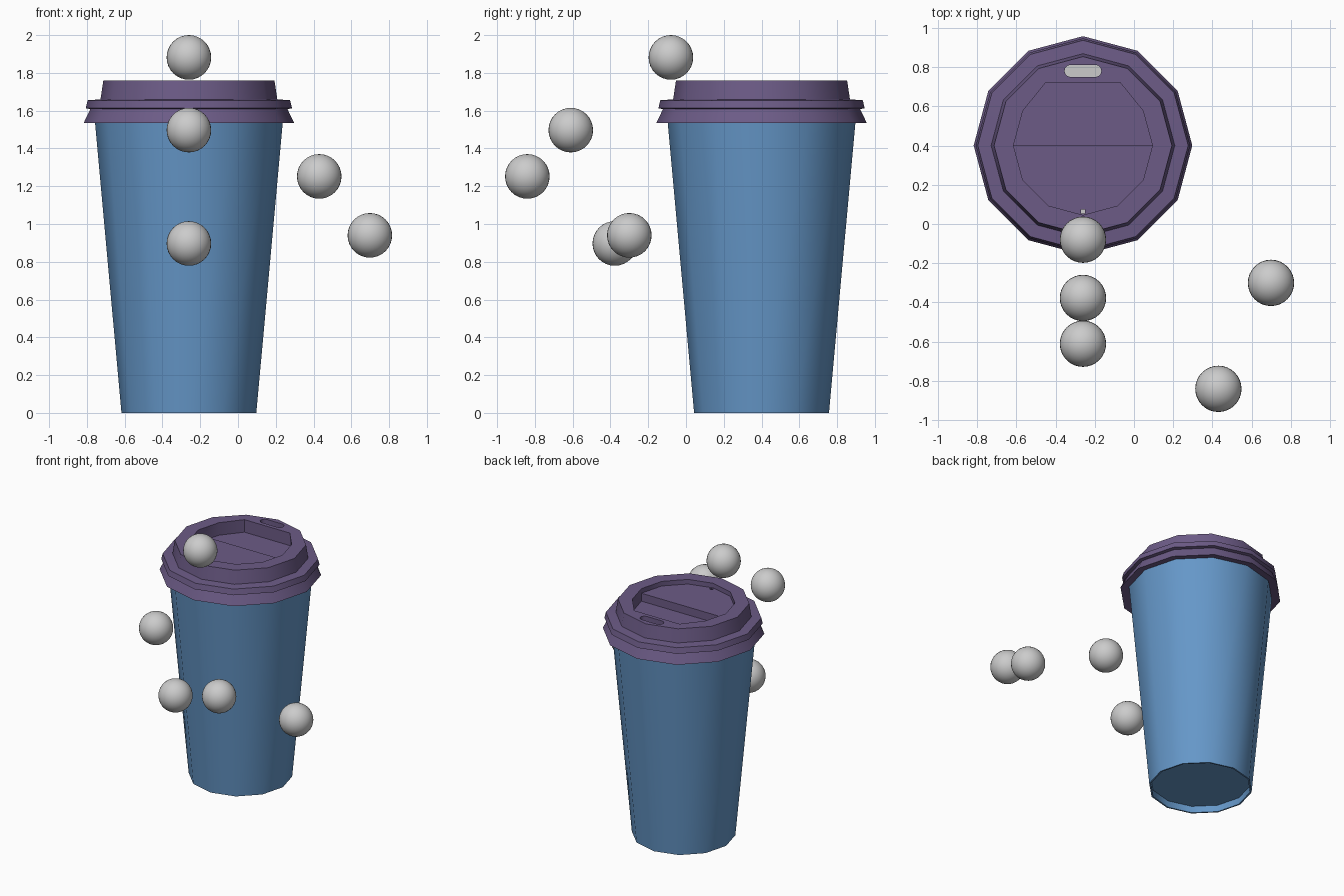
import bpy, bmesh, math
from mathutils import Vector

if "Cube" in bpy.data.objects:
    bpy.data.objects.remove(bpy.data.objects["Cube"])

CX, CY = -0.26, 0.40   # cup axis
SIDES = 12


def material(name, rgb):
    m = bpy.data.materials.new(name)
    m.diffuse_color = (*rgb, 1)
    m.use_nodes = True
    m.node_tree.nodes["Principled BSDF"].inputs["Base Color"].default_value = m.diffuse_color
    return m


BLUE = material("cup_blue", (0.13, 0.31, 0.58))
PURPLE = material("lid_purple", (0.15, 0.105, 0.24))


def make(name, bm, mat=None):
    bmesh.ops.recalc_face_normals(bm, faces=bm.faces)
    me = bpy.data.meshes.new(name)
    bm.to_mesh(me)
    bm.free()
    ob = bpy.data.objects.new(name, me)
    bpy.context.collection.objects.link(ob)
    if mat:
        me.materials.append(mat)
    return ob


def smooth(ob, deg=35):
    bpy.ops.object.select_all(action='DESELECT')
    ob.select_set(True)
    bpy.context.view_layer.objects.active = ob
    bpy.ops.object.shade_smooth_by_angle(angle=math.radians(deg))


def lathe(name, profile, mat):
    """12-sided solid of revolution with closed ends."""
    bm = bmesh.new()
    rings = []
    for r, z in profile:
        rings.append([bm.verts.new((CX + r * math.cos(math.tau * i / SIDES),
                                    CY + r * math.sin(math.tau * i / SIDES), z))
                      for i in range(SIDES)])
    for a, b in zip(rings, rings[1:]):
        for i in range(SIDES):
            j = (i + 1) % SIDES
            bm.faces.new((a[i], a[j], b[j], b[i]))
    bm.faces.new(rings[0])
    bm.faces.new(rings[-1])
    return make(name, bm, mat)


def prism(name, outline, z0, z1, mat=None):
    """Vertical prism; outline is relative to the cup axis."""
    bm = bmesh.new()
    f = bm.faces.new([bm.verts.new((CX + x, CY + y, z0)) for x, y in outline])
    top = bmesh.ops.extrude_face_region(bm, geom=[f])["geom"]
    bmesh.ops.translate(bm, vec=Vector((0, 0, z1 - z0)),
                        verts=[v for v in top if isinstance(v, bmesh.types.BMVert)])
    return make(name, bm, mat)


def cut(ob, cutter):
    mod = ob.modifiers.new("cut", 'BOOLEAN')
    mod.operation = 'DIFFERENCE'
    mod.solver = 'EXACT'
    mod.object = cutter
    bpy.context.view_layer.objects.active = ob
    bpy.ops.object.modifier_apply(modifier=mod.name)
    bpy.data.objects.remove(cutter)


# Cup with recessed bottom
cup = lathe("cup", [(0.346, 0.05), (0.346, 0), (0.357, 0), (0.499, 1.56)], BLUE)
smooth(cup)

# Lid: flared skirt, bead and raised rim
lid = lathe("lid", [(0.50, 1.545), (0.557, 1.535), (0.522, 1.608), (0.546, 1.613),
                    (0.536, 1.655), (0.468, 1.66), (0.453, 1.76)], PURPLE)

# Recess: shallow front half, deeper back half with a flattened end
R = 0.354
front = [(R * math.cos(math.pi * (1 + i / 6)), R * math.sin(math.pi * (1 + i / 6)))
         for i in range(7)]
back = [(R, 0), (0.306, 0.177), (0.19, 0.32), (-0.19, 0.32), (-0.306, 0.177), (-R, 0)]
cut(lid, prism("recess_cutter", front + back[1:-1], 1.725, 1.85, PURPLE))
cut(lid, prism("deep_cutter", back, 1.665, 1.74, PURPLE))


# Sip hole and vent hole with grey floors
def pill(half, r, y):
    pts = []
    for cx, a0 in ((half, -90), (-half, 90)):
        for i in range(7):
            a = math.radians(a0 + 30 * i)
            pts.append((cx + r * math.cos(a), y + r * math.sin(a)))
    return pts


sip = pill(0.063, 0.031, 0.38)
vent = [(-0.011, -0.347), (0.011, -0.347), (0.011, -0.325), (-0.011, -0.325)]
for name, outline in (("sip_hole", sip), ("vent_hole", vent)):
    cut(lid, prism(name + "_cutter", outline, 1.67, 1.85, PURPLE))
    prism(name + "_floor", outline, 1.668, 1.672)
smooth(lid)

# Floating balls
for i, pos in enumerate([(-0.26, -0.08, 1.882), (-0.26, -0.61, 1.497), (-0.26, -0.377, 0.897),
                         (0.43, -0.84, 1.252), (0.698, -0.30, 0.94)]):
    bpy.ops.mesh.primitive_uv_sphere_add(segments=32, ring_count=16, radius=0.118, location=pos)
    ball = bpy.context.object
    ball.name = f"ball_{i + 1}"
    bpy.ops.object.shade_smooth()
